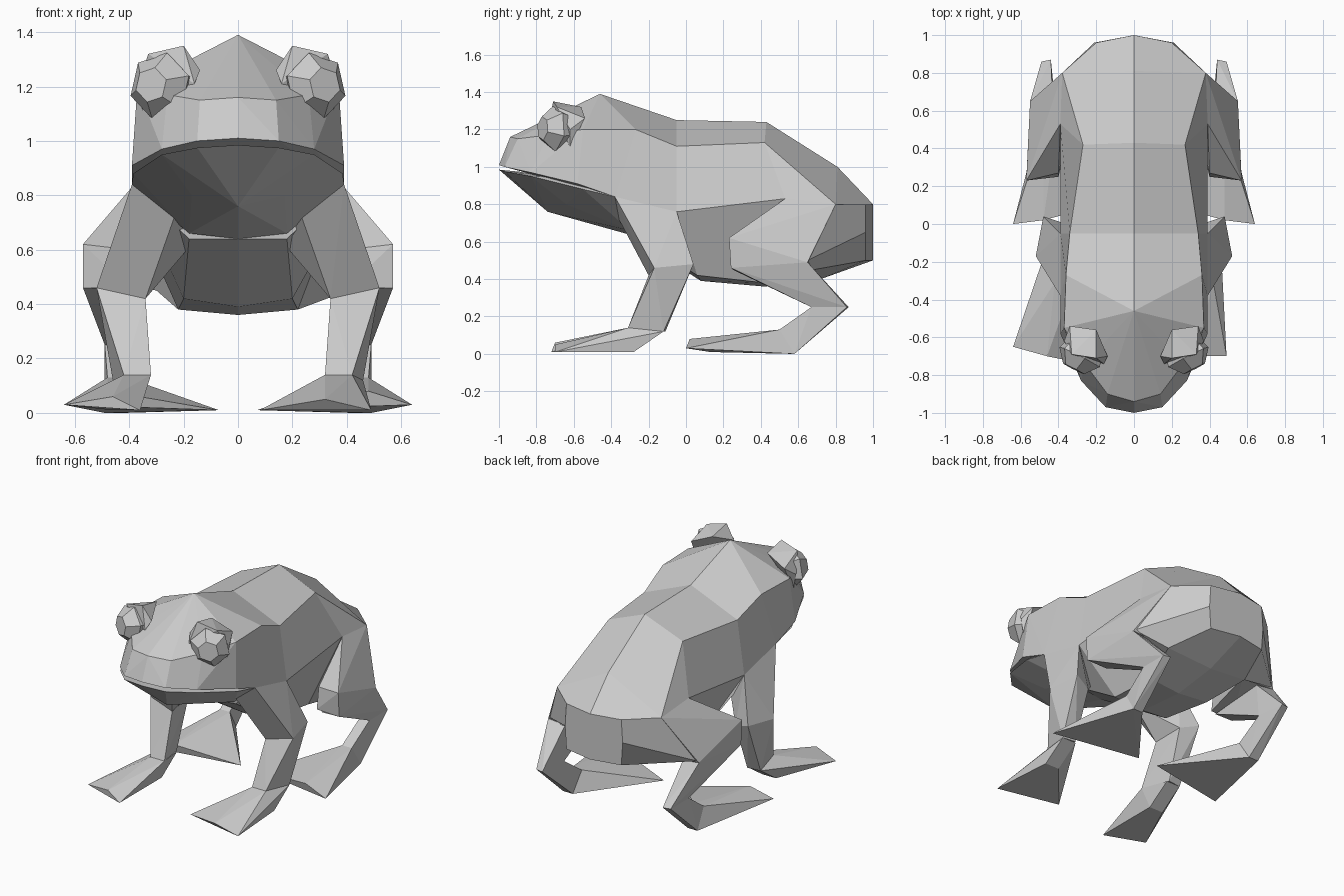
import bpy, bmesh, math
from mathutils import Vector


def finish(name, bm):
    bmesh.ops.recalc_face_normals(bm, faces=bm.faces)
    me = bpy.data.meshes.new(name)
    bm.to_mesh(me)
    bm.free()
    ob = bpy.data.objects.new(name, me)
    bpy.context.collection.objects.link(ob)
    return ob


def hull(name, pts, side=1, both=False):
    """Faceted convex block; side=-1 flips x, both adds mirrored points."""
    pts = [(x * side, y, z) for x, y, z in pts]
    if both:
        pts += [(-x, y, z) for x, y, z in pts if x]
    bm = bmesh.new()
    for p in pts:
        bm.verts.new(p)
    res = bmesh.ops.convex_hull(bm, input=bm.verts)
    junk = {g for g in res["geom_interior"] + res["geom_unused"]
            if isinstance(g, bmesh.types.BMVert)}
    bmesh.ops.delete(bm, geom=list(junk), context='VERTS')
    return finish(name, bm)


# Torso: half sections (top, ridge, side, lower, belly) from rump to shoulders
sections = [
    [(0, 1, .80), (.20, .96, .80), (.21, .96, .65), (.20, .96, .50), (0, 1, .50)],
    [(0, .81, 1.0), (.38, .80, .80), (.54, .65, .50), (.30, .68, .45), (0, .72, .40)],
    [(0, .43, 1.24), (.27, .42, 1.13), (.39, .53, .83), (.22, .42, .38), (0, .42, .36)],
    [(0, -.05, 1.25), (.34, -.05, 1.11), (.39, -.05, .76), (.20, .06, .42), (0, .08, .39)],
    [(0, -.46, 1.39), (.36, -.27, 1.20), (.39, -.38, .84), (.18, -.28, .64), (0, -.31, .64)],
]
bm = bmesh.new()
rings = []
for s in sections:
    ring = s + [(-x, y, z) for x, y, z in reversed(s[1:-1])]
    rings.append([bm.verts.new(p) for p in ring])
for a, b in zip(rings, rings[1:]):
    for i in range(8):
        j = (i + 1) % 8
        bm.faces.new((a[i], a[j], b[j], b[i]))
bm.faces.new(rings[0])
bm.faces.new(rings[-1])
finish("torso", bm)

# Head and lower jaw
hull("head", [(0, -.46, 1.39), (.36, -.27, 1.20), (.37, -.55, 1.20), (.39, -.58, .91),
              (.39, -.38, .84), (.28, -.83, .97), (.15, -.97, 1.0), (0, -1, 1.01),
              (0, -.94, 1.16), (.14, -.90, 1.15), (.26, -.74, 1.17)], both=True)
hull("lower_jaw", [(0, -1, .985), (.15, -.97, .975), (.28, -.83, .95), (.385, -.55, .88),
                   (.39, -.38, .84), (0, -.74, .76), (.17, -.64, .80), (0, -.31, .64),
                   (.18, -.30, .66), (.30, -.35, .92)], both=True)

# Joint corner points for the right side, shared by neighbouring limb parts
elbow = [(.52, -.17, .46), (.34, -.20, .42), (.48, .04, .48), (.36, .00, .44)]
wrist = [(.32, -.31, .14), (.42, -.31, .14), (.46, -.12, .12), (.37, -.11, .12)]
palm = [(.32, -.31, .14), (.42, -.31, .14), (.46, -.12, .12), (.36, -.12, .12),
        (.46, -.28, .01), (.36, -.28, .01)]
hock = [(.49, .86, .25), (.44, .87, .25), (.49, .67, .25), (.42, .67, .25)]
ankle = [(.49, .58, .0), (.42, .58, .0), (.48, .50, .13), (.41, .50, .13)]
toes = {1: [(.49, -.70, .01), (.08, -.61, .01), (.32, -.70, .05)],
        -1: [(.64, -.65, .03), (.36, -.72, .01), (.46, -.70, .06)]}

for side, tag in ((1, "right"), (-1, "left")):
    # Front limb
    hull("upper_arm_" + tag, [(.39, -.38, .84), (.22, -.38, .76), (.17, -.20, .62),
                              (.39, -.05, .76)] + elbow, side)
    hull("forearm_" + tag, elbow + wrist, side)
    hull("front_foot_" + tag, palm + toes[side], side)

    # Hind limb
    hull("thigh_" + tag, [(.57, .23, .62), (.57, .24, .46), (.55, .65, .49),
                          (.38, .80, .80), (.39, .53, .83), (.30, .66, .47),
                          (.40, .25, .46), (.40, .27, .60)], side)
    hull("shank_" + tag, [(.57, .24, .46), (.43, .25, .45), (.55, .65, .49),
                          (.43, .64, .48)] + hock, side)
    hull("hind_ankle_" + tag, hock + ankle, side)
    hull("hind_foot_" + tag, ankle + [(.64, .0, .03), (.07, .13, .01), (.48, .02, .08)], side)

    # Eye: two stacked pentagons facing forward and outward
    axis = Vector((.45, -.88, .05)).normalized()
    u = axis.cross(Vector((0, 0, 1))).normalized()
    v = u.cross(axis)
    pts = []
    for depth, r in ((-.02, .10), (.05, .125), (.12, .065)):
        for k in range(6):
            t = math.tau * k / 6 + .3
            pts.append(Vector((.265, -.66, 1.20)) + axis * depth
                       + u * r * math.cos(t) + v * r * math.sin(t))
    hull("eye_" + tag, [tuple(p) for p in pts], side)

    # Raised lid behind the eye
    hull("eyelid_" + tag, [(.20, -.71, 1.35), (.33, -.69, 1.32), (.14, -.70, 1.26),
                           (.37, -.62, 1.20), (.35, -.62, 1.10), (.16, -.74, 1.21),
                           (.20, -.56, 1.32), (.34, -.54, 1.26)], side)
